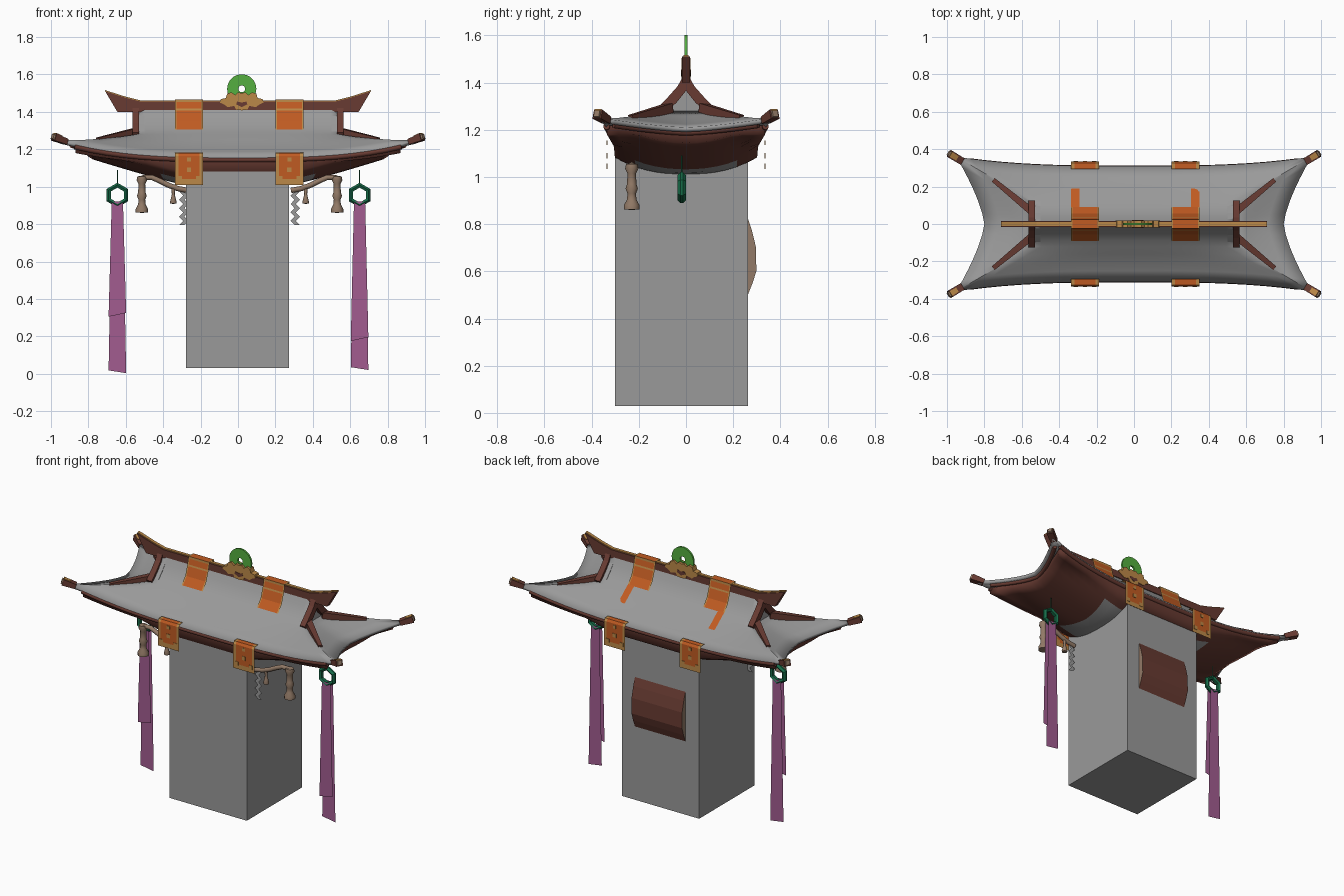
import bpy, bmesh, math
from mathutils import Vector

if "Cube" in bpy.data.objects:
    bpy.data.objects.remove(bpy.data.objects["Cube"])


def mat(name, rgb):
    m = bpy.data.materials.new(name)
    m.diffuse_color = (*rgb, 1)
    m.use_nodes = True
    m.node_tree.nodes["Principled BSDF"].inputs["Base Color"].default_value = m.diffuse_color
    return m


GRAY = mat("stone_gray", (.32, .32, .32))
BROWN = mat("dark_red_wood", (.14, .044, .032))
TAN = mat("pale_wood", (.29, .195, .135))
ORANGE = mat("orange_cloth", (.53, .105, .016))
GOLD = mat("gold_trim", (.50, .25, .065))
JADE = mat("light_jade", (.09, .43, .05))
GREEN = mat("dark_jade", (.008, .15, .065))
PURPLE = mat("purple_ribbon", (.36, .108, .28))


def make(name, verts, faces, mats, smooth=None, thick=0, up=False):
    me = bpy.data.meshes.new(name)
    me.from_pydata([tuple(v) for v in verts], [], faces)
    ob = bpy.data.objects.new(name, me)
    bpy.context.collection.objects.link(ob)
    for m in (mats if isinstance(mats, (list, tuple)) else [mats]):
        me.materials.append(m)
    bm = bmesh.new()
    bm.from_mesh(me)
    bmesh.ops.remove_doubles(bm, verts=bm.verts, dist=.0005)
    bmesh.ops.recalc_face_normals(bm, faces=bm.faces)
    if up and sum(f.normal.z * f.calc_area() for f in bm.faces) < 0:
        bmesh.ops.reverse_faces(bm, faces=bm.faces)
    bm.to_mesh(me)
    bm.free()
    if smooth:
        bpy.context.view_layer.objects.active = ob
        bpy.ops.object.select_all(action='DESELECT')
        ob.select_set(True)
        bpy.ops.object.shade_smooth_by_angle(angle=math.radians(smooth))
    if thick:
        s = ob.modifiers.new("thickness", 'SOLIDIFY')
        s.thickness, s.offset = thick, -1
    return ob


def grid_faces(rows, cols, base=0):
    return [(base + i * cols + j, base + i * cols + j + 1, base + (i + 1) * cols + j + 1, base + (i + 1) * cols + j)
            for i in range(rows - 1) for j in range(cols - 1)]


def prism(name, pts, a, b, m, axis='y'):
    """Extrude an outline: (x, z) along y, or (y, z) along x."""
    n = len(pts)
    v = [((p, d, q) if axis == 'y' else (d, p, q)) for d in (a, b) for p, q in pts]
    f = [(i, (i + 1) % n, n + (i + 1) % n, n + i) for i in range(n)]
    return make(name, v, f + [tuple(range(n)), tuple(range(n, 2 * n))], m)


def box(name, lo, hi, m):
    return prism(name, [(lo[0], lo[2]), (hi[0], lo[2]), (hi[0], hi[2]), (lo[0], hi[2])], lo[1], hi[1], m)


def bar(name, p0, p1, w0, w1, h0, h1, m):
    """Tapered beam between two points."""
    p0, p1 = Vector(p0), Vector(p1)
    side = (p1 - p0).cross(Vector((0, 0, 1))).normalized()
    upv = side.cross(p1 - p0).normalized()
    v = [p + side * w * a / 2 + upv * h * b / 2 for p, w, h in ((p0, w0, h0), (p1, w1, h1))
         for a, b in ((-1, -1), (1, -1), (1, 1), (-1, 1))]
    f = [(0, 1, 2, 3), (4, 5, 6, 7)] + [(i, (i + 1) % 4, 4 + (i + 1) % 4, 4 + i) for i in range(4)]
    return make(name, v, f, m)


def tube(name, pts, r, m, res=2):
    cu = bpy.data.curves.new(name, 'CURVE')
    cu.dimensions, cu.bevel_depth, cu.bevel_resolution, cu.use_fill_caps = '3D', r, res, True
    sp = cu.splines.new('POLY')
    sp.points.add(len(pts) - 1)
    for p, q in zip(sp.points, pts):
        p.co = (*q, 1)
    cu.materials.append(m)
    ob = bpy.data.objects.new(name, cu)
    bpy.context.collection.objects.link(ob)
    bpy.ops.object.select_all(action='DESELECT')
    bpy.context.view_layer.objects.active = ob
    ob.select_set(True)
    bpy.ops.object.convert(target='MESH')


def lathe(name, x, y, prof, m, n=12):
    v = [(x + r * math.cos(2 * math.pi * k / n), y + r * math.sin(2 * math.pi * k / n), z)
         for r, z in prof for k in range(n + 1)]
    make(name, v, grid_faces(len(prof), n + 1), m, smooth=40)


def ring(name, c, section, n, m, start=0):
    """Ring facing the front, swept from an (r, y) section."""
    v = [(c[0] + r * math.cos(a), c[1] + d, c[2] + r * math.sin(a)) for k in range(n + 1)
         for a in [start + 2 * math.pi * k / n] for r, d in section + section[:1]]
    make(name, v, grid_faces(n + 1, len(section) + 1), m)


def strip(name, cx, w, path, edge, is_gold):
    """Thin cloth along a (y, z) path with gold edges and orange middle."""
    cols = [-w, -w + edge, w - edge, w]
    ob = make(name, [(cx + c, y, z) for y, z in path for c in cols], grid_faces(len(path), 4), [ORANGE, GOLD])
    for p in ob.data.polygons:
        p.material_index = int(abs(p.center.x - cx) > w - edge or is_gold(p.center.z))


# body block with the padded panel on its back
box("body", (-.278, -.30, .03), (.273, .263, 1.15), GRAY)
pad = prism("back_panel", [(.26, .83), (.28, .77), (.297, .70), (.298, .60), (.282, .55), (.262, .50)],
            -.18, .18, [BROWN, TAN], 'x')
for p in pad.data.polygons:
    if abs(p.normal.x) > .9:
        p.material_index = 1

# curved hip-and-gable roof
PROFILE = [(0, 1.43), (.03, 1.37), (.06, 1.33), (.09, 1.30), (.12, 1.28), (.16, 1.248), (.2, 1.22), (.25, 1.189), (.31, 1.16)]


def slope(u, y, z):
    s = max(0, (y - .12) / .19)
    lift = s * abs(u) ** 3
    return Vector((u * (.54 + .41 * s), -(y + .05 * lift), z + .09 * lift))


def hip_end(v, y, z):
    h, s = slope(1, y, z), (y - .12) / .19
    k = s * (1 - abs(v) ** 1.4)
    return Vector((h.x - .15 * k, v * -h.y, h.z - .04 * k))


verts, faces = [], []
N = 24
for sy in (1, -1):
    faces += grid_faces(len(PROFILE), N + 1, len(verts))
    verts += [Vector((q.x, q.y * sy, q.z)) for y, z in PROFILE for i in range(N + 1)
              for q in [slope(-1 + 2 * i / N, y, z)]]
for sx in (1, -1):
    low = PROFILE[4:]
    faces += grid_faces(len(low), 13, len(verts))
    verts += [Vector((q.x * sx, q.y, q.z)) for y, z in low for i in range(13) for q in [hip_end(-1 + i / 6, y, z)]]
make("roof", verts, faces, GRAY, smooth=40, thick=.02, up=True)

# boat-shaped soffit below the eaves, gray near the body
NU, NV = 28, 14
verts = []
for i in range(NU + 1):
    for j in range(NV + 1):
        u, v = -1 + 2 * i / NU, -1 + 2 * j / NV
        x, y = u * (.87 - .10 * (1 - abs(v) ** 1.4)), v * (.30 + .035 * abs(u) ** 3)
        z = 1.012 + .16 * max(0, (abs(x) - .3) / .56) ** 1.1 + .07 * abs(v) ** 2.5
        verts.append((x, y, min(z, 1.12 + .06 * abs(u) ** 3)))
soffit = make("soffit", verts, grid_faces(NU + 1, NV + 1), [BROWN, GRAY], smooth=40)
bm = bmesh.new()
bm.from_mesh(soffit.data)
for f in bm.faces:
    c = f.calc_center_median()
    f.material_index = int(abs(c.x) < .41 and abs(c.y) < .22)
new = bmesh.ops.extrude_edge_only(bm, edges=[e for e in bm.edges if e.is_boundary])
for q in new["geom"]:
    if isinstance(q, bmesh.types.BMVert):
        q.co.z = 1.152 + .065 * abs(q.co.x / .86) ** 3
    elif isinstance(q, bmesh.types.BMFace):
        q.material_index = 0
bm.to_mesh(soffit.data)
bm.free()

# eave rails
for sy in (1, -1):
    pts = [slope(-.92 + 1.84 * i / 20, .31, 1.16) for i in range(21)]
    tube("long_eave_rail", [(q.x, (q.y + .012) * sy, q.z - .016) for q in pts], .014, BROWN)
for sx in (1, -1):
    pts = [hip_end(-.85 + 1.7 * i / 12, .31, 1.16) for i in range(13)]
    tube("short_eave_rail", [((q.x - .03) * sx, q.y, q.z - .022) for q in pts], .013, BROWN)

# ridge with upswept ends and gold top line
half = [(.52, 1.455), (.60, 1.475), (.71, 1.51), (.645, 1.40), (.52, 1.40), (.5, 1.41)]
prism("ridge", half + [(-x, z) for x, z in reversed(half)], -.016, .016, BROWN)
for sx in (1, -1):
    top = [(0, 1.455), (.52, 1.455), (.60, 1.475), (.71, 1.51)]
    prism("ridge_gold", [(x * sx, z) for x, z in top] + [(x * sx, z + .006) for x, z in reversed(top)], -.01, .01, GOLD)

# gable walls and boards, hip bars and corner caps
for sx in (1, -1):
    prism("gable_wall", [(0, 1.41), (.06, 1.335), (.125, 1.265), (-.125, 1.265), (-.06, 1.335)], .50 * sx, .538 * sx, GRAY, 'x')
    for sy in (1, -1):
        prism("gable_board", [(0, 1.45), (.035 * sy, 1.385), (.075 * sy, 1.34), (.125 * sy, 1.29), (.11 * sy, 1.265),
                              (.085 * sy, 1.275), (.04 * sy, 1.315), (0, 1.365)], .528 * sx, .565 * sx, BROWN, 'x')
        bar("hip_bar", (.55 * sx, .07 * sy, 1.29), (.75 * sx, .234 * sy, 1.245), .04, .024, .045, .035, BROWN)
        bar("corner_bar", (.92 * sx, .336 * sy, 1.24), (.985 * sx, .375 * sy, 1.266), .04, .042, .03, .04, BROWN)
        bar("corner_gold", (.945 * sx, .351 * sy, 1.269), (.98 * sx, .373 * sy, 1.284), .026, .03, .006, .008, GOLD)
        bar("corner_tip", (.984 * sx, .3745 * sy, 1.266), (.992 * sx, .379 * sy, 1.269), .03, .026, .03, .026, TAN)

# cloths over the ridge and banners on the eaves
for cx in (-.262, .275):
    saddle = [(-.092, 1.305), (-.055, 1.352), (-.036, 1.408), (-.033, 1.418), (-.025, 1.452), (-.024, 1.466)]
    strip("ridge_cloth", cx, .075, saddle + [(-y, z) for y, z in reversed(saddle)], .009,
          lambda z: 1.408 < z < 1.418 or 1.452 < z < 1.465)
    x0 = cx - .074 if cx < 0 else cx + .03
    make("cloth_tail", [(x0 + d, y, z) for y, z in ((.09, 1.308), (.12, 1.286), (.16, 1.254), (.19, 1.232)) for d in (0, .044)],
         grid_faces(4, 2), ORANGE)
    for sy in (1, -1):
        strip("eave_banner", cx, .075, [(y * sy, z) for y, z in
              ((.295, 1.182), (.325, 1.18), (.334, 1.165), (.334, 1.04), (.334, 1.01))], .018, lambda z: z < 1.035)
        a, b = sorted((.333 * sy, .337 * sy))
        for px, pz, s in ((.0, 1.09, .012), (.0, 1.145, .01), (-.05, 1.045, .012), (.05, 1.045, .012)):
            box("banner_motif", (cx + px - s, a, pz - s), (cx + px + s, b, pz + s), GOLD)

# jade disc on a gold cloud mount
ring("jade_disc", (.02, 0, 1.523), [(.078, -.006), (.078, .006), (.018, .006), (.018, -.006)], 32, JADE)
cloud = [(.0, .408), (.03, .412), (.04, .432), (.075, .425), (.095, .44), (.118, .45), (.112, .468), (.085, .474),
         (.078, .497), (.055, .505), (.035, .49), (.02, .505), (.0, .50)]
prism("cloud_mount", [(.02 + x, 1 + z) for x, z in cloud] + [(.02 - x, 1 + z) for x, z in reversed(cloud[1:-1])],
      -.02, .02, GOLD)
for y in (-.022, .02):
    prism("mount_heart", [(.02, 1.425), (.05, 1.44), (.045, 1.455), (.02, 1.45), (-.005, 1.455), (-.01, 1.44)], y, y + .002, BROWN)

# hexagon rings on cords with two ribbons each
for x, ends in ((-.645, ((.305, .325), (.018, .003))), (.65, ((.175, .195), (.035, .02)))):
    tube("cord", [(x, -.018, 1.01), (x, -.018, 1.09)], .003, GREEN, 1)
    ring("hexagon_ring", (x, -.018, .955), [(.066, -.005), (.066, .005), (.054, .017), (.04, .01), (.04, -.01), (.054, -.017)],
         6, GREEN, math.pi / 6)
    for k, (zl, zr) in enumerate(ends):
        y = -.032 + .028 * k
        make("ribbon", [(x - .03, y, .92), (x + .03, y, .92), (x + .047, y, zr), (x - .047, y, zl)], [(0, 1, 2, 3)], PURPLE)

# front brackets with turned drops and zigzag chains
for sx in (1, -1):
    X = lambda d: .008 + sx * d
    Y = -.23
    tube("bracket", [(X(d), Y, z) for d, z in ((.54, 1.035), (.51, 1.05), (.47, 1.05), (.43, 1.033), (.38, 1.008),
                                              (.33, .99), (.275, .98))], .014, TAN)
    lathe("large_drop", X(.522), Y, [(0, 1.058), (.024, 1.055), (.028, 1.035), (.018, 1.015), (.02, .97), (.026, .95),
                                     (.018, .93), (.02, .905), (.033, .88), (.033, .862), (0, .86)], TAN)
    lathe("small_drop", X(.354), Y, [(0, 1.0), (.01, .995), (.008, .96), (.012, .94), (.018, .918), (.016, .91), (0, .908)], TAN)
    v = []
    for i in range(9):
        c = .298 + .011 * (-1) ** i
        v += [(X(c - .014), Y, .975 - .0225 * i), (X(c + .014), Y, .975 - .0225 * i)]
    make("zigzag_chain", v, grid_faces(9, 2), GRAY)
